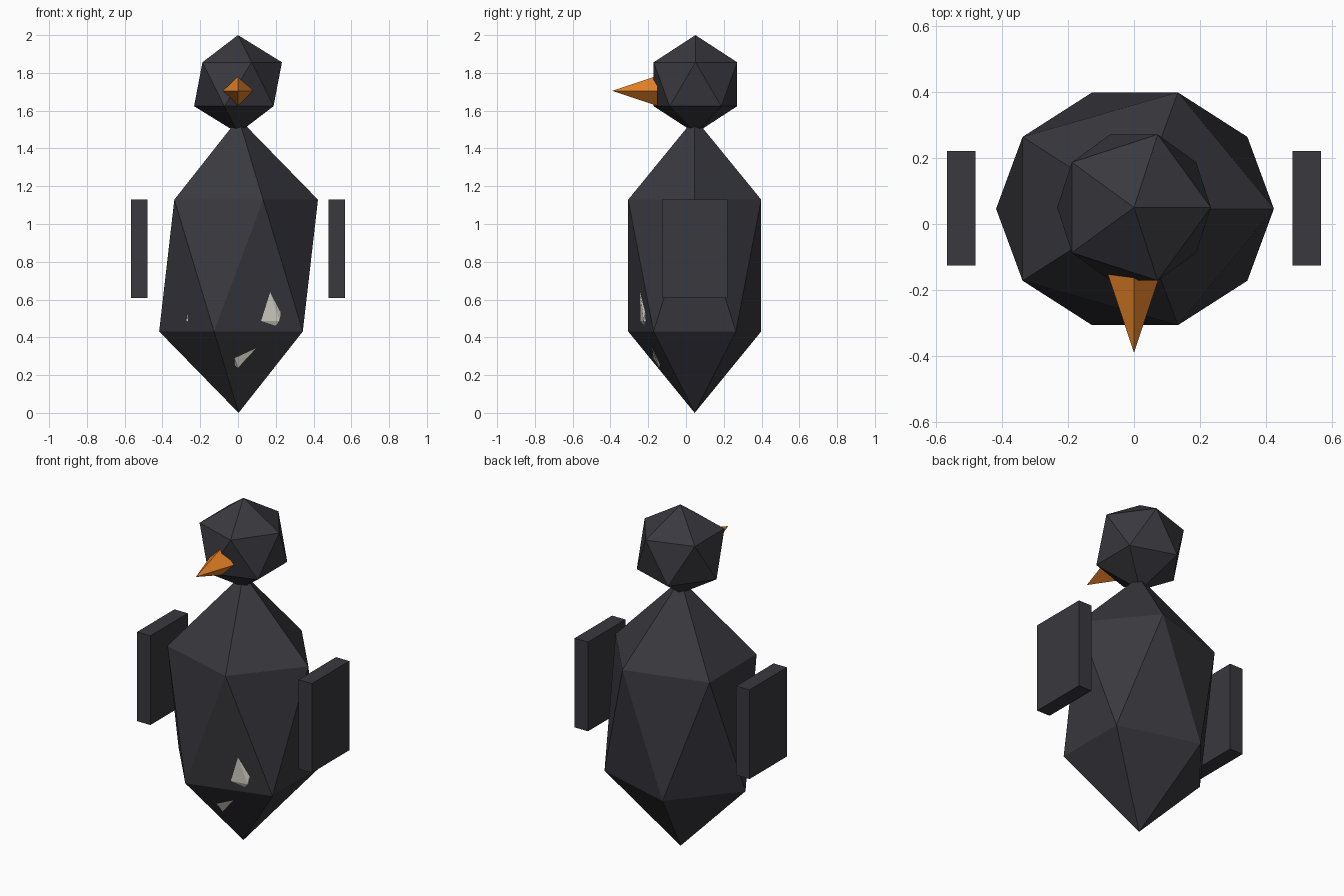
import bpy
import math

if "Cube" in bpy.data.objects:
    bpy.data.objects.remove(bpy.data.objects["Cube"])


def material(name, colour):
    mat = bpy.data.materials.new(name)
    mat.diffuse_color = (*colour, 1.0)
    mat.use_nodes = True
    mat.node_tree.nodes["Principled BSDF"].inputs["Base Color"].default_value = mat.diffuse_color
    return mat


charcoal = material("charcoal", (0.040, 0.040, 0.049))
cream = material("cream", (0.68, 0.65, 0.58))
orange = material("orange", (0.78, 0.22, 0.02))


def finish(name, mat):
    obj = bpy.context.object
    obj.name = name
    obj.data.materials.append(mat)
    return obj


def faceted_ball(name, centre, radii, mat):
    """Twenty-sided ball stretched to the given radii."""
    bpy.ops.mesh.primitive_ico_sphere_add(subdivisions=1, radius=1, location=centre)
    obj = finish(name, mat)
    obj.scale = radii
    return obj


def box(name, centre, size, mat):
    bpy.ops.mesh.primitive_cube_add(size=1, location=centre)
    obj = finish(name, mat)
    obj.scale = size
    return obj


# Body, head, and the pale belly that just breaks through the front
faceted_ball("body", (0.003, 0.046, 0.78), (0.47, 0.414, 0.78), charcoal)
faceted_ball("head", (0, 0.05, 1.74), (0.26, 0.26, 0.26), charcoal)
faceted_ball("belly", (0, -0.143, 0.69), (0.305, 0.155, 0.455), cream)

# Flat slab wings on both sides
for side, label in ((-1, "left"), (1, "right")):
    box(label + "_wing", (side * 0.523, 0.048, 0.87), (0.086, 0.346, 0.522), charcoal)

# Four-sided beak pointing forwards
bpy.ops.mesh.primitive_cone_add(vertices=4, radius1=0.08, radius2=0, depth=0.24,
                                location=(0, -0.27, 1.705),
                                rotation=(math.pi / 2, 0, 0))
finish("beak", orange)
